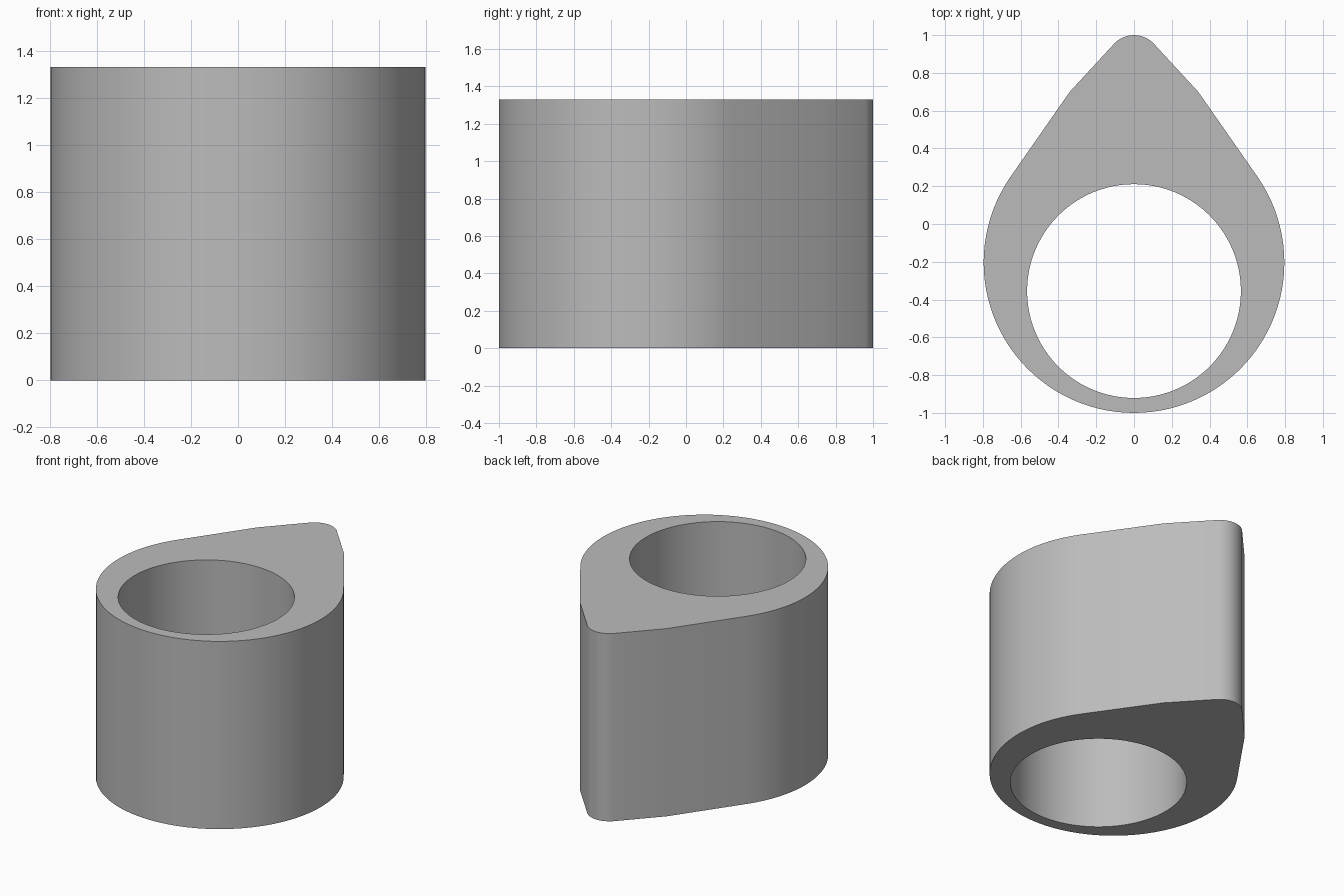
import bpy
import bmesh
import math

cube = bpy.data.objects.get("Cube")
if cube:
    bpy.data.objects.remove(cube, do_unlink=True)

HEIGHT = 1.33


def arc(cy, radius, start, end, steps):
    """Points on an arc centred on the y axis, angles in degrees."""
    angles = [math.radians(start + (end - start) * i / steps) for i in range(steps + 1)]
    return [(radius * math.cos(a), cy + radius * math.sin(a)) for a in angles]


# Teardrop outline: round body, straight flanks, rounded tip
flank = [(0.34, 0.70), (0.105, 0.943)]
tip = arc(0.855, 0.145, 46, 134, 12)
body = arc(-0.204, 0.796, 145.5, 394.5, 72)
outline = body + flank[:1] + tip + [(-x, y) for x, y in flank[:1]]

# Off-centre round bore
bore = arc(-0.355, 0.566, 0, 360, 96)[:-1]

bm = bmesh.new()
edges = []
for loop in (outline, bore):
    verts = [bm.verts.new((x, y, 0)) for x, y in loop]
    edges += [bm.edges.new((v, verts[i - 1])) for i, v in enumerate(verts)]
bmesh.ops.triangle_fill(bm, use_beauty=True, edges=edges)

# Raise the flat section into a solid
raised = bmesh.ops.extrude_face_region(bm, geom=bm.faces[:], use_keep_orig=True)
top = [g for g in raised["geom"] if isinstance(g, bmesh.types.BMVert)]
bmesh.ops.translate(bm, verts=top, vec=(0, 0, HEIGHT))
bmesh.ops.recalc_face_normals(bm, faces=bm.faces[:])

mesh = bpy.data.meshes.new("teardrop_sleeve")
bm.to_mesh(mesh)
bm.free()
sleeve = bpy.data.objects.new("teardrop_sleeve", mesh)
bpy.context.collection.objects.link(sleeve)

# Plain grey material
grey = bpy.data.materials.new("plain_grey")
grey.use_nodes = True
colour = (0.5, 0.5, 0.5, 1)
grey.diffuse_color = colour
grey.node_tree.nodes["Principled BSDF"].inputs["Base Color"].default_value = colour
mesh.materials.append(grey)

# Smooth walls with crisp rims
bpy.ops.object.select_all(action="DESELECT")
sleeve.select_set(True)
bpy.context.view_layer.objects.active = sleeve
bpy.ops.object.shade_smooth_by_angle(angle=math.radians(30))
